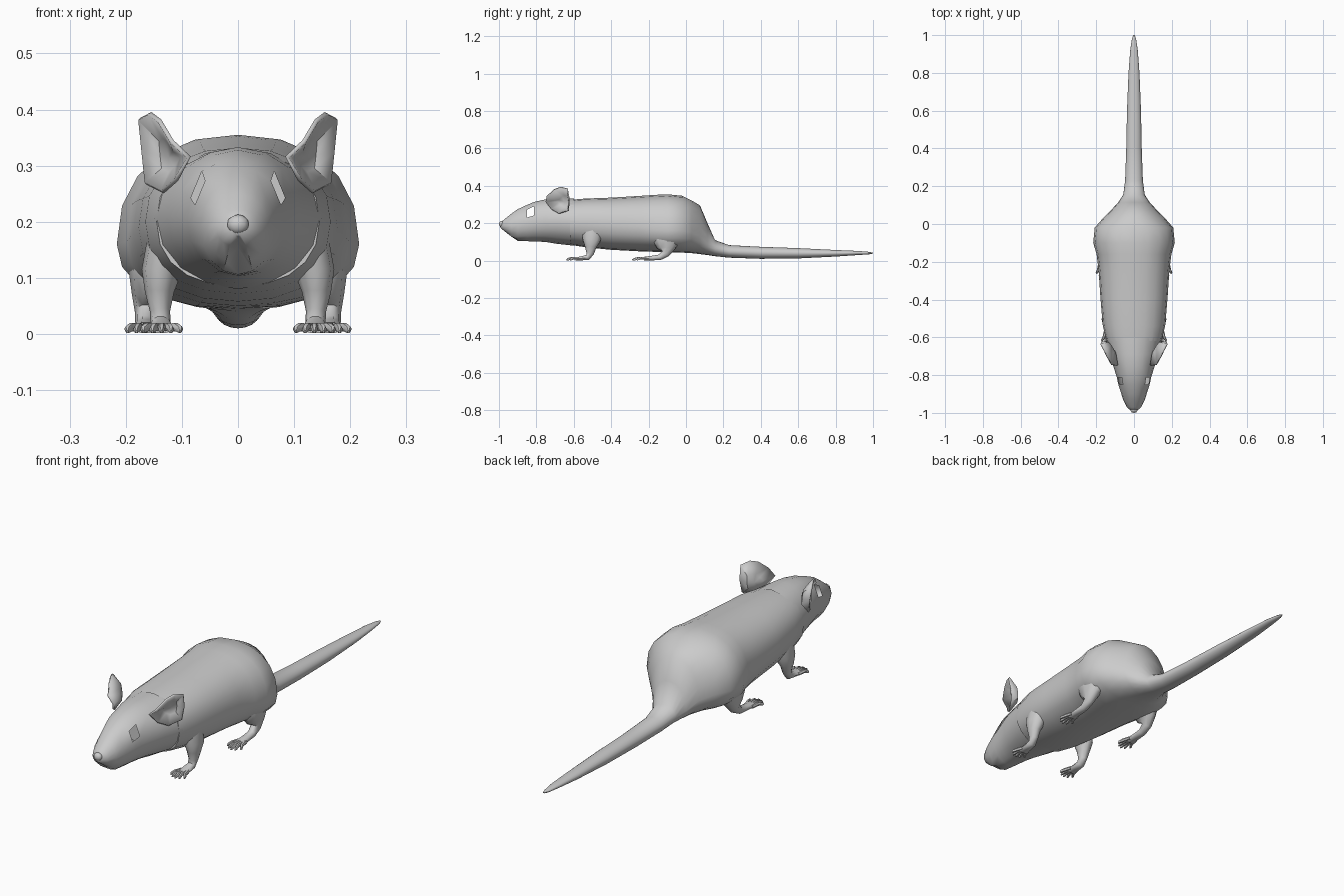
import bpy, bmesh, math
from mathutils import Vector

if "Cube" in bpy.data.objects:
    bpy.data.objects.remove(bpy.data.objects["Cube"])


def finish(bm, name, mirror=False, thick=0, angle=50):
    bmesh.ops.recalc_face_normals(bm, faces=bm.faces[:])
    me = bpy.data.meshes.new(name)
    bm.to_mesh(me)
    bm.free()
    ob = bpy.data.objects.new(name, me)
    bpy.context.collection.objects.link(ob)
    if thick:
        m = ob.modifiers.new("thickness", 'SOLIDIFY')
        m.thickness, m.offset = thick, 0
    if mirror:
        m = ob.modifiers.new("mirror", 'MIRROR')
        m.use_clip = False
        m.use_mirror_merge = False
    bpy.ops.object.select_all(action='DESELECT')
    ob.select_set(True)
    bpy.context.view_layer.objects.active = ob
    bpy.ops.object.shade_smooth_by_angle(angle=math.radians(angle))
    return ob


def skin(bm, rings, start=True, end=True):
    rows = [[bm.verts.new(p) for p in r] for r in rings]
    n = len(rows[0])
    for a, b in zip(rows, rows[1:]):
        for i in range(n):
            bm.faces.new((a[i], a[(i + 1) % n], b[(i + 1) % n], b[i]))
    if start:
        bm.faces.new(rows[0])
    if end:
        bm.faces.new(rows[-1])
    return rows


def section(y, zb, zm, zt, w, n=16, p=2.0):
    # upright rounded ring, widest at zm
    pts = []
    for i in range(n):
        a = 2 * math.pi * i / n
        c, s = math.cos(a), math.sin(a)
        c = math.copysign(abs(c) ** (2 / p), c)
        s = math.copysign(abs(s) ** (2 / p), s)
        pts.append(Vector((w * c, y, zm + s * (zt - zm if s > 0 else zm - zb))))
    return pts


def limb(bm, path, n=8):
    # tube along a path of (x, y, z, side radius, other radius)
    rings = []
    for i, (x, y, z, ra, rb) in enumerate(path):
        p, q = path[max(i - 1, 0)], path[min(i + 1, len(path) - 1)]
        t = (Vector(q[:3]) - Vector(p[:3])).normalized()
        v = t.cross(Vector((1, 0, 0))).normalized()
        u = v.cross(t)
        rings.append([Vector((x, y, z)) + u * ra * math.cos(k * 2 * math.pi / n)
                      + v * rb * math.sin(k * 2 * math.pi / n) for k in range(n)])
    skin(bm, rings)


# body flowing into the tail
bm = bmesh.new()
body = [(-.62, .085, .20, .325, .145), (-.54, .072, .20, .332, .165),
        (-.40, .058, .19, .337, .177), (-.25, .05, .18, .346, .187),
        (-.16, .047, .165, .352, .198), (-.10, .045, .16, .355, .216),
        (-.02, .043, .16, .347, .208), (.03, .04, .15, .322, .165),
        (.075, .035, .13, .295, .12), (.115, .03, .09, .20, .083),
        (.155, .024, .065, .11, .057), (.23, .016, .048, .083, .047),
        (.40, .01, .042, .074, .041), (.60, .012, .04, .067, .037),
        (.80, .022, .04, .057, .029), (.92, .03, .042, .052, .02),
        (.98, .034, .041, .047, .011), (1.0, .038, .041, .043, .004)]
skin(bm, [section(*s, n=20, p=2.25 if s[0] < 0 else 2.0) for s in body])
finish(bm, "body_and_tail")

# head with open eye sockets
bm = bmesh.new()
head = [(-.992, .175, .188, .203, .012), (-.97, .155, .185, .222, .038),
        (-.935, .125, .185, .25, .056), (-.90, .106, .19, .275, .067),
        (-.85, .104, .20, .298, .083), (-.812, .103, .205, .314, .091),
        (-.75, .10, .21, .328, .11), (-.69, .09, .21, .333, .127),
        (-.60, .08, .205, .332, .15)]
rows = skin(bm, [section(*s) for s in head], True, False)
for r, lift in ((1, .012), (2, .03)):   # cleft under the muzzle
    rows[r][12].co.z += lift
for k in (1, 6):
    quad = [rows[i][j] for i in (4, 5) for j in (k, k + 1)]
    mid = sum((v.co.z for v in quad)) / 4
    for v in quad:
        v.co.z = mid + (v.co.z - mid) * 1.35
    bmesh.ops.delete(bm, geom=[f for f in bm.faces if all(v in quad for v in f.verts)],
                     context='FACES_ONLY')
finish(bm, "head")

# nose
bm = bmesh.new()
bmesh.ops.create_icosphere(bm, subdivisions=2, radius=1)
for v in bm.verts:
    v.co = Vector((v.co.x * .02, -.984 + v.co.y * .016, .195 + v.co.z * .018))
finish(bm, "nose")

# cupped ears
bm = bmesh.new()
rim = [Vector(p) for p in [(.088, -.75, .315), (.118, -.745, .343), (.14, -.705, .38),
       (.157, -.67, .393), (.176, -.635, .383), (.172, -.625, .325),
       (.165, -.63, .268), (.135, -.68, .253), (.11, -.72, .275)]]
deep = Vector((.12, -.648, .315))
center = bm.verts.new(deep)
outer = [bm.verts.new(p) for p in rim]
inner = [bm.verts.new(p.lerp(deep, .55) + Vector((-.006, .012, 0))) for p in rim]
for i in range(len(rim)):
    j = (i + 1) % len(rim)
    bm.faces.new((outer[i], outer[j], inner[j], inner[i]))
    bm.faces.new((inner[i], inner[j], center))
finish(bm, "ears", mirror=True, thick=.008)


def leg(name, path, toe_x, toe_y, reach, spread):
    bm = bmesh.new()
    limb(bm, path, 10)
    for k in range(5):   # splayed toes
        o = (k - 2) / 2
        x, r = toe_x + o * spread * .5, reach * (1 - .35 * o * o)
        tip = toe_x + o * spread
        limb(bm, [(x, toe_y + .015, .011, .008, .008),
                  ((x + tip) / 2, toe_y - r * .5, .013, .007, .008),
                  (tip, toe_y - r * .85, .008, .006, .007),
                  (tip, toe_y - r, .004, .002, .003)], 6)
    finish(bm, name, mirror=True)


# legs
leg("front_legs", [(.125, -.50, .17, .036, .06), (.137, -.505, .11, .035, .05),
                   (.14, -.51, .075, .026, .033), (.139, -.513, .04, .018, .022),
                   (.138, -.525, .018, .018, .016), (.137, -.56, .012, .022, .011),
                   (.137, -.59, .01, .022, .009)], .136, -.585, .055, .033)
leg("hind_legs", [(.14, -.09, .17, .06, .09), (.15, -.11, .10, .045, .075),
                  (.16, -.105, .065, .03, .05), (.164, -.11, .038, .02, .024),
                  (.165, -.14, .018, .018, .016), (.165, -.18, .014, .019, .013),
                  (.165, -.225, .011, .022, .01)], .165, -.22, .068, .032)
